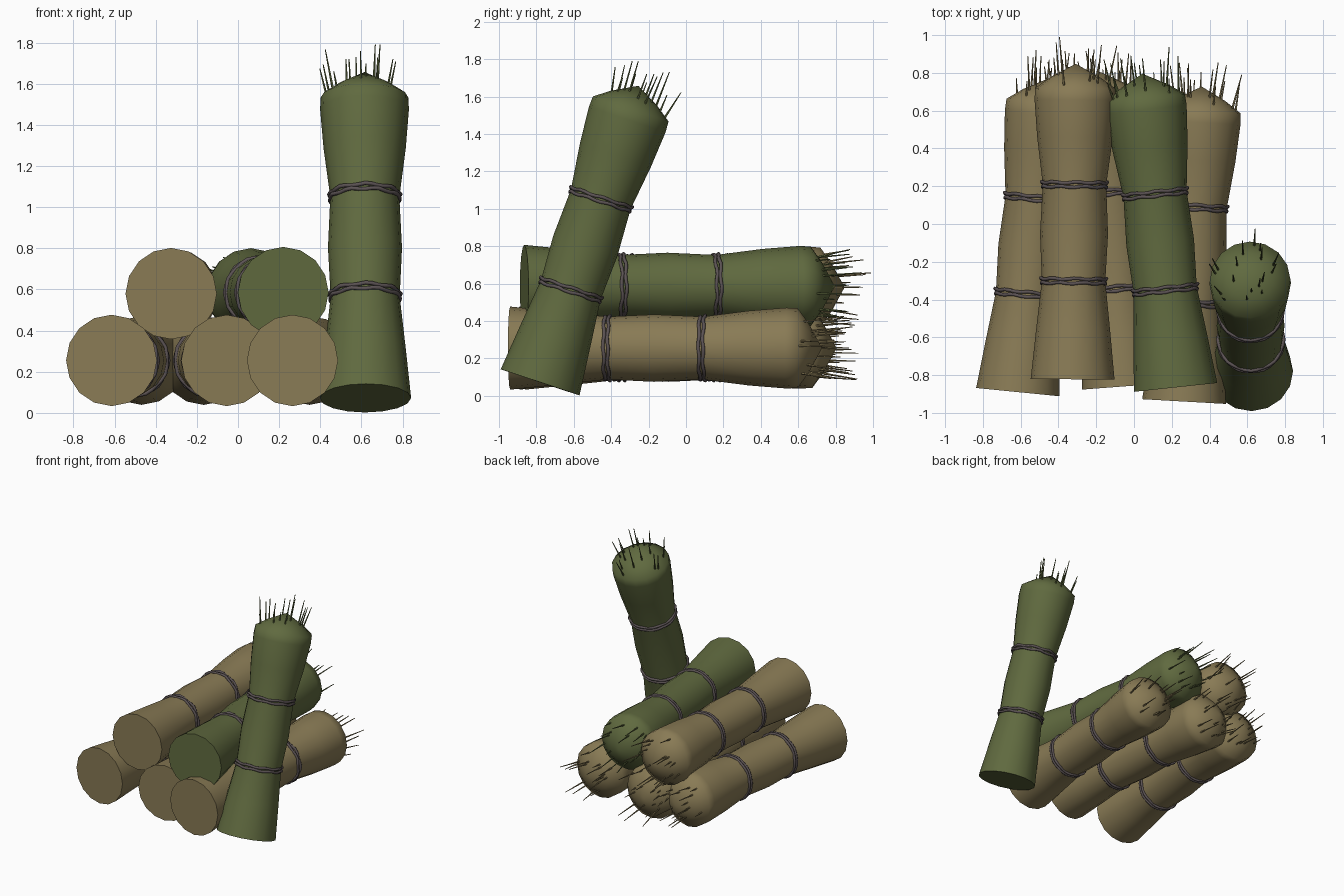
import bpy, bmesh, math, random
from mathutils import Vector, Matrix

if "Cube" in bpy.data.objects:
    bpy.data.objects.remove(bpy.data.objects["Cube"])

random.seed(7)
SIDES = 16
# distance along the bundle, radius
PROFILE = [(0, .222), (.26, .196), (.52, .168), (.77, .18), (1.03, .168),
           (1.28, .2), (1.48, .216), (1.54, .213), (1.60, .13)]
APEX = 1.67
TIES = (.52, 1.03)


def material(name, rgb):
    m = bpy.data.materials.new(name)
    m.diffuse_color = (*rgb, 1)
    m.use_nodes = True
    m.node_tree.nodes["Principled BSDF"].inputs["Base Color"].default_value = m.diffuse_color
    return m


tan = material("dry straw", (.25, .197, .091))
green = material("fresh green", (.117, .144, .050))
rope = material("rope", (.105, .085, .088))


def finish(bm, name, mat, matrix, angle=70):
    bmesh.ops.recalc_face_normals(bm, faces=bm.faces)
    me = bpy.data.meshes.new(name)
    bm.to_mesh(me)
    bm.free()
    me.materials.append(mat)
    ob = bpy.data.objects.new(name, me)
    ob.matrix_world = matrix
    bpy.context.collection.objects.link(ob)
    bpy.ops.object.select_all(action='DESELECT')
    ob.select_set(True)
    bpy.context.view_layer.objects.active = ob
    bpy.ops.object.shade_smooth_by_angle(angle=math.radians(angle))


def ring(bm, r, z, n=SIDES):
    return [bm.verts.new((r * math.cos(2 * math.pi * i / n),
                          r * math.sin(2 * math.pi * i / n), z)) for i in range(n)]


def bridge(bm, a, b):
    n = len(a)
    for i in range(n):
        bm.faces.new((a[i], a[(i + 1) % n], b[(i + 1) % n], b[i]))


def sheaf(matrix, mat, tag):
    # waisted body with flat base and pointed crown
    bm = bmesh.new()
    rings = [ring(bm, r, z) for z, r in PROFILE]
    for a, b in zip(rings, rings[1:]):
        bridge(bm, a, b)
    bm.faces.new(rings[0])
    tip = bm.verts.new((0, 0, APEX))
    last = rings[-1]
    for i in range(SIDES):
        bm.faces.new((last[i], last[(i + 1) % SIDES], tip))
    finish(bm, "bundle_" + tag, mat, matrix)


def ties(matrix, tag):
    # each tie is a pair of cords, wavering around the waist
    bm = bmesh.new()
    for z in TIES:
        for k in (-1, 1):
            loops = []
            for i in range(32):
                a = 2 * math.pi * i / 32
                out = Vector((math.cos(a), math.sin(a), 0))
                wave = .004 * math.sin(8 * a + k)
                c = out * (.171 + .003 * k * math.cos(8 * a)) + Vector((0, 0, z + k * .011 + wave))
                loops.append([bm.verts.new(c + .010 * (out * math.cos(t) + Vector((0, 0, math.sin(t)))))
                              for t in (j * math.pi / 3 for j in range(6))])
            for i in range(32):
                bridge(bm, loops[i], loops[(i + 1) % 32])
    finish(bm, "cord_ties_" + tag, rope, matrix)


def stems(matrix, mat, tag, count=17):
    # loose stalks poking out of the crown
    bm = bmesh.new()
    for i in range(count):
        a = 2 * math.pi * (i * .382 + random.uniform(-.04, .04))
        r = random.uniform(.07, .19)
        z = APEX - .13 * r / .213 - .03
        length = random.uniform(.09, .24)
        spread = r * random.uniform(.3, 1.7)
        out = Vector((math.cos(a), math.sin(a), 0))
        d = (out * spread + Vector((0, 0, 1))).normalized()
        m = Matrix.Translation(out * r + Vector((0, 0, z))) @ d.to_track_quat('Z', 'Y').to_matrix().to_4x4()
        m = m @ Matrix.Translation((0, 0, length / 2))
        bmesh.ops.create_cone(bm, cap_ends=True, segments=5, radius1=.007,
                              radius2=.0025, depth=length, matrix=m)
    finish(bm, "loose_stems_" + tag, mat, matrix, 30)


# base centre, point the axis runs towards, material, tag
BUNDLES = [
    ((-.615, -.89, .255), (-.46, .67, .255), tan, "bottom_left"),
    ((-.055, -.86, .255), (-.175, .73, .255), tan, "bottom_middle"),
    ((.265, -.94, .255), (.355, .66, .255), tan, "bottom_right"),
    ((-.325, -.822, .58), (-.31, .72, .58), tan, "top_left"),
    ((.22, -.865, .585), (.055, .69, .585), green, "top_right"),
    ((.62, -.78, .072), (.615, -.295, 1.535), green, "leaning"),
]
for base, head, mat, tag in BUNDLES:
    base, head = Vector(base), Vector(head)
    m = Matrix.Translation(base) @ (head - base).to_track_quat('Z', 'Y').to_matrix().to_4x4()
    sheaf(m, mat, tag)
    ties(m, tag)
    stems(m, mat, tag)
